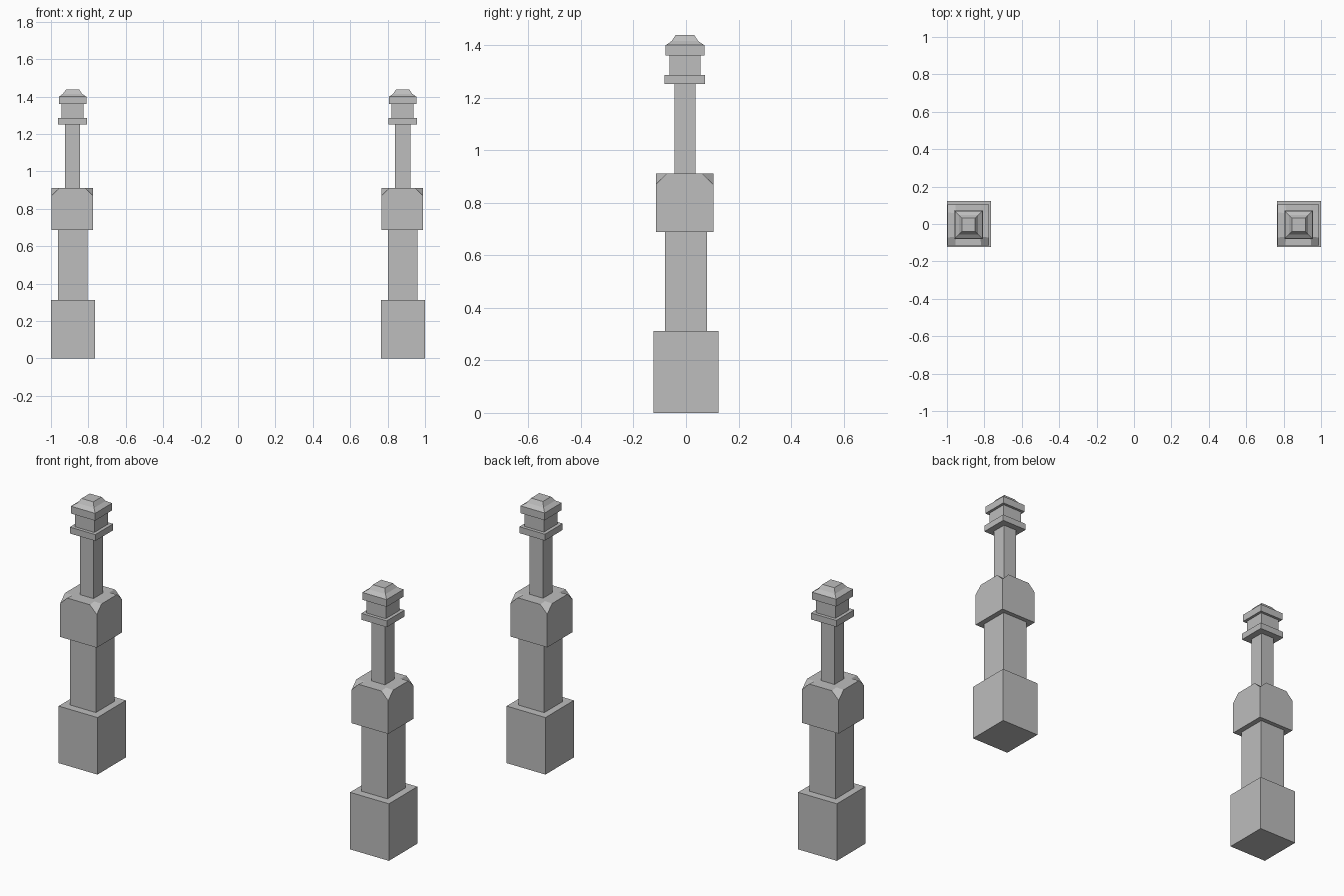
import bpy
import bmesh

cube = bpy.data.objects.get("Cube")
if cube:
    bpy.data.objects.remove(cube)

# One flat stone colour
stone = bpy.data.materials.new("grey_stone")
stone.use_nodes = True
GREY = (0.51, 0.51, 0.51, 1.0)
stone.diffuse_color = GREY
stone.node_tree.nodes["Principled BSDF"].inputs["Base Color"].default_value = GREY

CORNERS = [(1, 1), (-1, 1), (-1, -1), (1, -1)]


def finish(bm, name, location):
    bmesh.ops.recalc_face_normals(bm, faces=bm.faces)
    mesh = bpy.data.meshes.new(name)
    bm.to_mesh(mesh)
    bm.free()
    mesh.materials.append(stone)
    obj = bpy.data.objects.new(name, mesh)
    obj.location = location
    bpy.context.collection.objects.link(obj)


def block(name, location, rings):
    """Stack of rectangles (width, depth, height) joined into a closed solid."""
    bm = bmesh.new()
    loops = [[bm.verts.new((sx * w / 2, sy * d / 2, z)) for sx, sy in CORNERS]
             for w, d, z in rings]
    bm.faces.new(loops[0])
    bm.faces.new(loops[-1])
    for low, high in zip(loops, loops[1:]):
        for i in range(4):
            j = (i + 1) % 4
            bm.faces.new((low[i], low[j], high[j], high[i]))
    finish(bm, name, location)


def cut_corner_block(name, location, w, d, z0, z1, cut):
    """Box whose four top corners are pulled down into small facets."""
    bm = bmesh.new()
    base, drop, after, before, inner = [], [], [], [], []
    for i, (sx, sy) in enumerate(CORNERS):
        x, y = sx * w / 2, sy * d / 2
        along_x = bm.verts.new((x - sx * cut, y, z1))
        along_y = bm.verts.new((x, y - sy * cut, z1))
        base.append(bm.verts.new((x, y, z0)))
        drop.append(bm.verts.new((x, y, z1 - cut)))
        inner.append(bm.verts.new((x - sx * cut * 1.1, y - sy * cut * 1.1, z1)))
        # Even corners lead to the next one along x, odd corners along y
        after.append(along_x if i % 2 == 0 else along_y)
        before.append(along_y if i % 2 == 0 else along_x)
    bm.faces.new(base)
    bm.faces.new(inner)
    for i in range(4):
        j = (i + 1) % 4
        bm.faces.new((base[i], base[j], drop[j], before[j], after[i], drop[i]))
        bm.faces.new((after[i], before[j], inner[j], inner[i]))
        bm.faces.new((drop[i], after[i], inner[i], before[i]))
    finish(bm, name, location)


def tower(side, x):
    # Lower body
    block(side + "_base", (x, 0, 0), [(0.235, 0.246, 0), (0.235, 0.246, 0.312)])
    block(side + "_shaft", (x - 0.001, 0, 0),
          [(0.157, 0.159, 0.312), (0.157, 0.159, 0.688)])
    cut_corner_block(side + "_head", (x - 0.004, -0.005, 0),
                     0.222, 0.218, 0.688, 0.912, 0.042)
    # Slim post and lantern, slightly off centre
    top = (x - 0.002, -0.004, 0)
    block(side + "_post", top, [(0.081, 0.081, 0.912), (0.081, 0.081, 1.251)])
    block(side + "_collar", top, [(0.154, 0.154, 1.251), (0.154, 0.154, 1.286)])
    block(side + "_neck", top, [(0.117, 0.118, 1.286), (0.117, 0.118, 1.36)])
    # Cap slab with a flared roof
    block(side + "_cap", top, [(0.147, 0.147, 1.36), (0.147, 0.147, 1.4),
                               (0.142, 0.142, 1.401), (0.102, 0.102, 1.415),
                               (0.071, 0.071, 1.438)])


tower("right", -0.8825)
tower("left", 0.8825)
